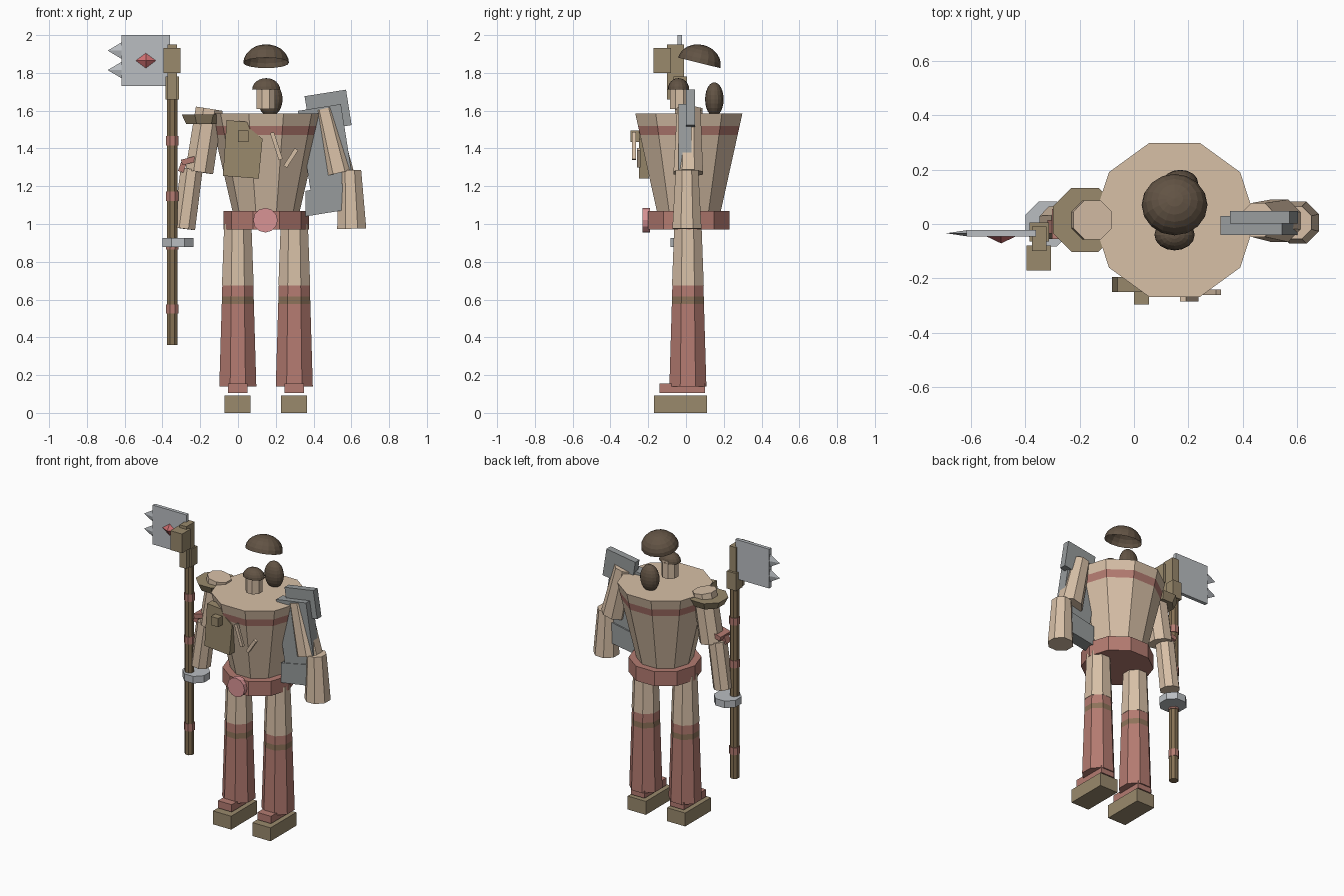
import bpy, bmesh
from math import sin, cos, pi, radians
from mathutils import Vector, Matrix

if "Cube" in bpy.data.objects:
    bpy.data.objects.remove(bpy.data.objects["Cube"])


def paint(name, r, g, b):
    m = bpy.data.materials.new(name)
    m.use_nodes = True
    col = tuple((c / 255) ** 2.2 for c in (r, g, b)) + (1,)
    m.diffuse_color = col
    m.node_tree.nodes["Principled BSDF"].inputs["Base Color"].default_value = col
    return m


TAN = paint("tan cloth", 214, 190, 165)
PINK = paint("dusty red", 178, 122, 112)
OLIVE = paint("olive brown", 152, 136, 108)
GREY = paint("steel grey", 150, 154, 155)
PALE = paint("pale steel", 184, 188, 192)
DARK = paint("dark brown", 98, 84, 70)
ROSE = paint("rose", 216, 146, 148)
GEM = paint("gem red", 205, 110, 112)
BAND = paint("moss band", 140, 114, 90)
WOOD = paint("wood", 132, 112, 84)


def finish(name, bm, *mats):
    bmesh.ops.recalc_face_normals(bm, faces=bm.faces)
    me = bpy.data.meshes.new(name)
    bm.to_mesh(me)
    bm.free()
    for m in mats:
        me.materials.append(m)
    ob = bpy.data.objects.new(name, me)
    bpy.context.collection.objects.link(ob)
    return ob


def loft(name, p0, p1, rings, mats, n=8, turn=pi / 8):
    """Faceted tube; rings are (position along axis 0-1, half width, material of the section above)."""
    p0, p1 = Vector(p0), Vector(p1)
    rot = Vector((0, 0, 1)).rotation_difference(p1 - p0)
    bm = bmesh.new()
    loops = []
    for t, r, _ in rings:
        r /= cos(turn)
        c = p0.lerp(p1, t)
        angles = [turn + 2 * pi * i / n for i in range(n)]
        loops.append([bm.verts.new(c + rot @ Vector((r * cos(a), r * sin(a), 0))) for a in angles])
    for k in range(len(loops) - 1):
        a, b = loops[k], loops[k + 1]
        for i in range(n):
            j = (i + 1) % n
            bm.faces.new((a[i], a[j], b[j], b[i])).material_index = rings[k][2]
    bm.faces.new(loops[0][::-1])
    bm.faces.new(loops[-1])
    return finish(name, bm, *mats)


def tube(name, p0, p1, r0, r1, mat, n=8, turn=pi / 8):
    return loft(name, p0, p1, [(0, r0, 0), (1, r1, 0)], [mat], n, turn)


def box(name, centre, size, mat, tilt=0):
    """Box tilted in the front plane, in degrees anticlockwise."""
    bm = bmesh.new()
    m = Matrix.Translation(centre) @ Matrix.Rotation(radians(-tilt), 4, 'Y') @ Matrix.Diagonal((*size, 1))
    bmesh.ops.create_cube(bm, size=1, matrix=m)
    return finish(name, bm, mat)


def slab(name, outline, y0, y1, mat):
    """Front-plane outline given thickness."""
    bm = bmesh.new()
    face = bm.faces.new([bm.verts.new((x, y0, z)) for x, z in outline])
    ext = bmesh.ops.extrude_face_region(bm, geom=[face])["geom"]
    verts = [v for v in ext if isinstance(v, bmesh.types.BMVert)]
    bmesh.ops.translate(bm, verts=verts, vec=(0, y1 - y0, 0))
    return finish(name, bm, mat)


def ball(name, centre, size, mat, half=False, tilt=0):
    bm = bmesh.new()
    bmesh.ops.create_uvsphere(bm, u_segments=16, v_segments=12, radius=1)
    if half:
        low = [v for v in bm.verts if v.co.z < -0.01]
        bmesh.ops.delete(bm, geom=low, context='VERTS')
    m = Matrix.Translation(centre) @ Matrix.Rotation(radians(tilt), 4, 'X') @ Matrix.Diagonal((*size, 1))
    bm.transform(m)
    return finish(name, bm, mat)


MID, Y = 0.149, 0.015

# Torso with chest stripe, belt and buckle
bottom, top = 0.99, 1.585


def torso_ring(z, mat):
    t = (z - bottom) / (top - bottom)
    return t, 0.16 + 0.138 * t, mat


loft("torso", (MID, Y, bottom), (MID, Y, top),
     [torso_ring(bottom, 0), torso_ring(1.47, 1), torso_ring(1.52, 0), torso_ring(top, 0)],
     [TAN, PINK], 10, 0)
tube("belt", (MID, Y, 0.97), (MID, Y, 1.07), 0.227, 0.227, PINK, 10, 0)
tube("buckle", (0.145, -0.19, 1.02), (0.145, -0.23, 1.02), 0.065, 0.065, ROSE, 12, 0)

# Chest pouch, clasp and loose straps
slab("chest_pouch", [(-0.06, 1.55), (0.055, 1.54), (0.07, 1.5), (0.13, 1.45), (0.11, 1.24), (-0.08, 1.255)],
     -0.25, -0.195, OLIVE)
box("pouch_clasp", (0.028, -0.27, 1.465), (0.056, 0.05, 0.06), OLIVE)
box("strap_long", (0.203, -0.275, 1.413), (0.022, 0.02, 0.15), TAN, 18)
box("strap_short", (0.28, -0.25, 1.35), (0.022, 0.02, 0.11), TAN, -33)

# Head: face, cap, hair bun and floating helmet
tube("face", (0.147, -0.035, 1.61), (0.147, -0.035, 1.73), 0.05, 0.05, TAN)
ball("cap", (MID, -0.04, 1.712), (0.074, 0.057, 0.06), DARK, half=True)
ball("hair_bun", (0.17, 0.15, 1.66), (0.066, 0.049, 0.09), DARK)
ball("helmet", (MID, 0.07, 1.853), (0.121, 0.115, 0.097), DARK, half=True, tilt=-14)

# Legs, boots and shoes
for side, x in (("right", -0.001), ("left", 0.298)):
    tube(side + "_thigh", (x, 0.01, 0.675), (x, 0.01, 1.0), 0.084, 0.072, TAN)
    loft(side + "_boot", (x, 0.01, 0.14), (x, 0.01, 0.68),
         [(0, 0.098, 0), (0.81, 0.085, 1), (0.88, 0.084, 0), (1, 0.082, 0)], [PINK, BAND])
    box(side + "_instep", (x - 0.001, -0.02, 0.13), (0.104, 0.24, 0.05), PINK)
    box(side + "_shoe", (x - 0.001, -0.03, 0.046), (0.138, 0.28, 0.092), OLIVE)

# Right arm with shoulder pad, knot and gauntlet
tube("right_upper_arm", (-0.205, 0.012, 1.275), (-0.152, 0.015, 1.61), 0.074, 0.072, TAN)
tube("right_forearm", (-0.287, 0.005, 0.975), (-0.245, 0.008, 1.29), 0.06, 0.058, TAN)
tube("shoulder_pad", (-0.18, 0.015, 1.53), (-0.18, 0.015, 1.58), 0.095, 0.118, OLIVE)
box("arm_knot", (-0.262, 0.0, 1.335), (0.075, 0.11, 0.03), PINK, 15)
box("knot_tail", (-0.295, -0.01, 1.3), (0.03, 0.05, 0.05), PINK, -20)
tube("gauntlet", (-0.317, 0.0, 0.877), (-0.317, 0.0, 0.925), 0.082, 0.082, PALE)

# Left arm and layered shield
tube("left_upper_arm", (0.535, 0.012, 1.27), (0.455, 0.015, 1.61), 0.078, 0.062, TAN)
tube("left_forearm", (0.602, 0.005, 0.975), (0.592, 0.005, 1.285), 0.077, 0.06, TAN)
box("shield_main", (0.47, -0.005, 1.37), (0.23, 0.07, 0.5), GREY, 9)
box("shield_upper", (0.477, 0.024, 1.6), (0.222, 0.046, 0.19), GREY, 9)
slab("shield_lower", [(0.357, 1.175), (0.573, 1.22), (0.573, 1.075), (0.357, 1.04)], -0.045, 0.04, GREY)

# Staff with bands and head blocks
SX, SY = -0.348, -0.03
tube("staff", (SX, SY, 0.36), (SX, SY, 1.68), 0.028, 0.028, WOOD)
for z in (0.55, 0.89, 1.147, 1.44):
    tube("staff_band", (SX, SY, z - 0.025), (SX, SY, z + 0.025), 0.032, 0.032, PINK)
box("staff_collar", (SX, SY, 1.72), (0.07, 0.07, 0.12), OLIVE)
box("staff_neck", (SX, -0.055, 1.805), (0.052, 0.09, 0.29), OLIVE)
box("staff_hammer", (-0.35, -0.125, 1.865), (0.09, 0.092, 0.132), OLIVE)

# Blade with spikes and gem
box("blade", (-0.488, -0.034, 1.865), (0.256, 0.024, 0.27), PALE)
for z in (1.918, 1.815):
    spike = tube("blade_spike", (0, 0, 0), (-0.075, 0, 0), 0.045, 0.0005, PALE, 4, 0)
    spike.scale.y = 0.25
    spike.location = (-0.614, -0.034, z)
gem = tube("blade_gem", (0, 0, 0), (0, -0.025, 0), 0.053, 0.0005, GEM, 4, 0)
gem.scale.z = 0.75
gem.location = (-0.488, -0.046, 1.865)
